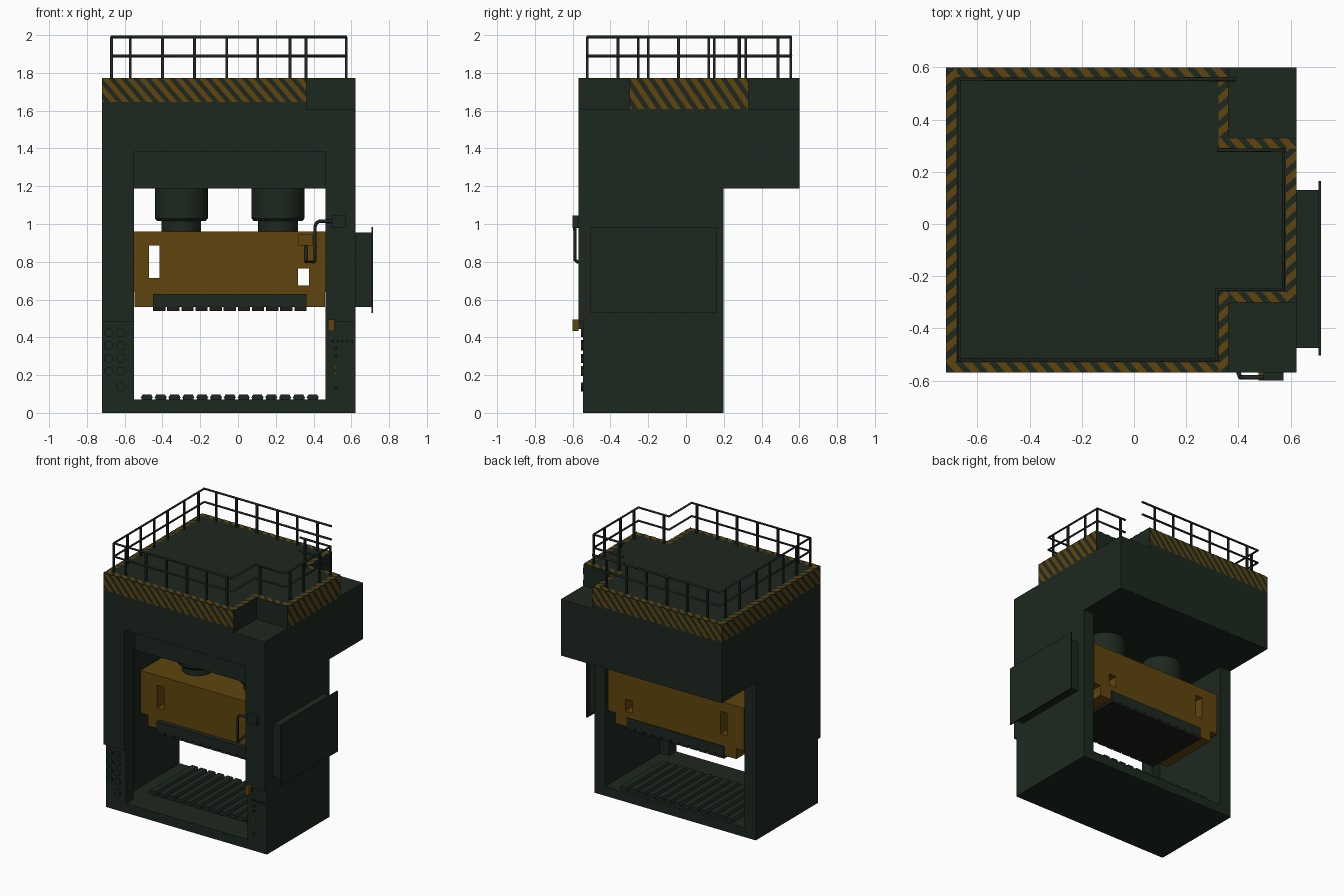
import bpy, bmesh, math
from mathutils import Vector, Matrix

if "Cube" in bpy.data.objects:
    bpy.data.objects.remove(bpy.data.objects["Cube"])


def mat(name, c):
    m = bpy.data.materials.new(name)
    m.diffuse_color = (*c, 1)
    m.use_nodes = True
    m.node_tree.nodes["Principled BSDF"].inputs["Base Color"].default_value = m.diffuse_color
    return m


GREEN = mat("dark_green_paint", (0.012, 0.021, 0.0135))
YELLOW = mat("ochre_yellow_paint", (0.116, 0.060, 0.004))
STEEL = mat("dark_steel", (0.013, 0.019, 0.014))
BLACK = mat("tool_black", (0.012, 0.012, 0.011))


def finish(bm, name, m):
    me = bpy.data.meshes.new(name)
    bm.to_mesh(me)
    bm.free()
    me.materials.append(m)
    ob = bpy.data.objects.new(name, me)
    bpy.context.collection.objects.link(ob)
    return ob


def box(name, x0, x1, y0, y1, z0, z1, m):
    bm = bmesh.new()
    bmesh.ops.create_cube(bm, size=1)
    for v in bm.verts:
        v.co = ((x0 + x1) / 2 + v.co.x * (x1 - x0), (y0 + y1) / 2 + v.co.y * (y1 - y0),
                (z0 + z1) / 2 + v.co.z * (z1 - z0))
    return finish(bm, name, m)


def prism(name, pts, step, m):
    """Extrude a closed polygon along step."""
    bm = bmesh.new()
    f = bm.faces.new([bm.verts.new(p) for p in pts])
    r = bmesh.ops.extrude_face_region(bm, geom=[f])
    bmesh.ops.translate(bm, vec=step, verts=[g for g in r["geom"] if isinstance(g, bmesh.types.BMVert)])
    bmesh.ops.recalc_face_normals(bm, faces=bm.faces)
    return finish(bm, name, m)


def cut(ob, *limits):
    c = box("cutter", *limits, GREEN)
    c.hide_render = True
    mod = ob.modifiers.new("cut", "BOOLEAN")
    mod.operation = "DIFFERENCE"
    mod.solver = "EXACT"
    mod.object = c
    bpy.context.view_layer.objects.active = ob
    bpy.ops.object.modifier_apply(modifier=mod.name)
    bpy.data.objects.remove(c)


def lathe(name, prof, loc, m, axis="Z", seg=40):
    """Revolve a (radius, height) profile."""
    bm = bmesh.new()
    vs = [bm.verts.new((r, 0, h)) for r, h in prof]
    es = [bm.edges.new(p) for p in zip(vs, vs[1:])]
    bmesh.ops.spin(bm, geom=vs + es, cent=(0, 0, 0), axis=(0, 0, 1), angle=math.tau, steps=seg)
    bmesh.ops.remove_doubles(bm, verts=bm.verts, dist=1e-5)
    bmesh.ops.recalc_face_normals(bm, faces=bm.faces)
    if axis == "Y":
        bm.transform(Matrix.Rotation(math.pi / 2, 4, "X"))
    bm.transform(Matrix.Translation(loc))
    ob = finish(bm, name, m)
    bpy.context.view_layer.objects.active = ob
    ob.select_set(True)
    bpy.ops.object.shade_smooth_by_angle()
    ob.select_set(False)


def tube(name, pts, r, m):
    cu = bpy.data.curves.new(name, "CURVE")
    cu.dimensions = "3D"
    cu.bevel_depth = r
    cu.bevel_resolution = 2
    cu.use_fill_caps = True
    sp = cu.splines.new("POLY")
    sp.points.add(len(pts) - 1)
    for p, q in zip(sp.points, pts):
        p.co = (*q, 1)
    cu.materials.append(m)
    bpy.context.collection.objects.link(bpy.data.objects.new(name, cu))


def stripes(name, o, u, v, length, height, slant):
    """Hazard stripes on a rectangle with origin o and directions u, v."""
    bm = bmesh.new()
    period = 0.064
    for k in range(-4, int(length / period) + 5):
        a = k * period
        bm.faces.new([bm.verts.new(p) for p in
                      ((a + slant, 0, 0), (a + slant + 0.034, 0, 0), (a + 0.034, height, 0), (a, height, 0))])
    for x, n in ((0, -1), (length, 1)):
        bmesh.ops.bisect_plane(bm, geom=bm.verts[:] + bm.edges[:] + bm.faces[:], plane_co=(x, 0, 0),
                               plane_no=(n, 0, 0), clear_outer=True)
    u, v = Vector(u), Vector(v)
    n = u.cross(v)
    for w in bm.verts:
        w.co = Vector(o) + u * w.co.x + v * w.co.y + n * 0.003
    finish(bm, name, YELLOW)


# Frame: two columns with wider pockets behind the front flange, base, crown with front recess
XR, YB, ZC = 0.623, 0.198, 1.187
for nm, x, w, p0, p1 in (("left_column", -0.72, 0.17, -0.625, -0.5), ("right_column", 0.462, XR - 0.462, 0.4, 0.537)):
    col = prism(nm, [(x, y, z) for y, z in ((-0.545, 0), (YB, 0), (YB, ZC), (-0.57, ZC),
                                            (-0.57, 0.48), (-0.545, 0.48))], (w, 0, 0), GREEN)
    cut(col, p0, p1, -0.46, 0.4, 0.07, 1.3)
box("base", -0.55, 0.462, -0.545, YB, 0, 0.07, GREEN)
crown = box("crown", -0.72, XR, -0.57, 0.60, ZC, 1.61, GREEN)
cut(crown, -0.55, 0.462, -0.7, -0.44, 1.1, 1.385)
T = [(-0.72, -0.57), (0.363, -0.57), (0.363, -0.30), (XR, -0.30), (XR, 0.33), (0.363, 0.33),
     (0.363, 0.60), (-0.72, 0.60)]
prism("crown_top", [(x, y, 1.61) for x, y in T], (0, 0, 0.163), GREEN)

# Hazard stripes on the crown sides
Z = (0, 0, 1)
stripes("front_stripes", (-0.72, -0.57, 1.645), (1, 0, 0), Z, 1.083, 0.128, 0.11)
stripes("back_stripes", (0.363, 0.60, 1.645), (-1, 0, 0), Z, 1.083, 0.128, 0.11)
stripes("left_stripes", (-0.72, 0.60, 1.645), (0, -1, 0), Z, 1.17, 0.128, 0.11)
stripes("right_stripes", (XR, -0.30, 1.61), (0, 1, 0), Z, 0.63, 0.163, 0.11)
# Hazard border around the roof, one strip per outline edge
for i, (a, b) in enumerate(zip(T, T[1:] + T[:1])):
    a, b = Vector((*a, 1.773)), Vector((*b, 1.773))
    u = (b - a).normalized()
    end = 0.04 if i in (1, 4) else -0.04      # inner corners extend, outer ones stop short
    stripes("roof_border", a, u, (-u.y, u.x, 0), (b - a).length + end, 0.04, 0.035)

# Guard rail with two bars and posts
RAIL = [(0.39, 0.555), (-0.67, 0.555), (-0.67, -0.522), (0.318, -0.522), (0.318, -0.252),
        (0.573, -0.252), (0.573, 0.283), (0.318, 0.283)]
for z in (1.89, 1.99):
    tube("rail_bar", [(x, y, z) for x, y in RAIL], 0.008, STEEL)
POSTS = [(x, s) for s in (-0.522, 0.555) for x in (-0.57, -0.40, -0.23, -0.06, 0.105, 0.275)]
POSTS += [(-0.67, y) for y in (-0.522, -0.36, -0.20, -0.04, 0.12, 0.317, 0.487)]
POSTS += [(0.573, y) for y in (-0.20, -0.04, 0.15, 0.28)] + [(0.36, -0.252), (0.36, 0.283)]
for x, y in POSTS:
    box("rail_post", x - 0.007, x + 0.007, y - 0.007, y + 0.007, 1.765, 1.99, STEEL)

# Slide with guide shoulders and through windows, and the tool plate below
SF, SB = -0.29, 0.183
slide = prism("slide", [(x, SF, z) for x, z in ((-0.548, 0.56), (0.46, 0.56), (0.46, 0.64), (0.522, 0.64), (0.522, 0.96),
                                                (-0.61, 0.96), (-0.61, 0.64), (-0.548, 0.64))], (0, SB - SF, 0), YELLOW)
cut(slide, -0.47, -0.415, -0.6, 0.4, 0.715, 0.885)
cut(slide, 0.317, 0.377, -0.6, 0.4, 0.675, 0.765)
box("upper_tool_plate", -0.45, 0.363, -0.325, 0.19, 0.562, 0.63, GREEN)
for i in range(11):
    x = -0.45 + i * 0.0748
    box("upper_tool_slat", x, x + 0.065, -0.325, 0.19, 0.54, 0.562, BLACK)

# Bed slats
for i in range(13):
    x = -0.515 + i * 0.0732
    prism("bed_slat", [(x + a, -0.325, z) for a, z in ((0.004, 0.07), (0.061, 0.07), (0.061, 0.08), (0.065, 0.08),
                                                       (0.055, 0.098), (0.01, 0.098), (0, 0.08), (0.004, 0.08))],
          (0, 0.50, 0), GREEN)

# Hydraulic cylinders
for x in (-0.30, 0.212):
    lathe("cylinder", [(0, 0.96), (0.105, 0.96), (0.105, 1.015), (0.128, 1.015), (0.14, 1.03),
                       (0.14, 1.19), (0, 1.19)], (x, -0.055, 0), GREEN)

# Side cabinet with overhanging cover
box("side_cabinet", XR, 0.707, -0.475, 0.13, 0.56, 0.955, GREEN)
box("cabinet_cover", 0.707, 0.716, -0.505, 0.165, 0.53, 0.985, GREEN)

# Control arm on the front right, its pipe reaching back to the slide
box("arm_mount", 0.497, 0.573, -0.60, -0.57, 0.98, 1.045, GREEN)
tube("arm_pipe", [(0.50, -0.588, 1.015), (0.43, -0.588, 1.015), (0.415, -0.588, 1.005), (0.408, -0.588, 0.985),
                  (0.408, -0.588, 0.81), (0.402, -0.575, 0.80), (0.36, -0.31, 0.80), (0.36, -0.31, 0.885)], 0.009, STEEL)
box("slide_bracket", 0.317, 0.397, -0.33, SF, 0.885, 0.945, YELLOW)

# Left column gauges
for x, z in [(x, z) for x in (-0.685, -0.62) for z in (0.425, 0.357, 0.288, 0.22)] + [(-0.62, 0.138)]:
    lathe("gauge", [(0.024, 0), (0.024, 0.01), (0, 0.01)], (x, -0.545, z), GREEN, "Y", 20)

# Right column controls
box("alarm_box", 0.477, 0.512, -0.60, -0.57, 0.433, 0.495, YELLOW)
box("alarm_bracket", 0.483, 0.506, -0.57, -0.545, 0.445, 0.48, GREEN)
for i in range(5):
    lathe("button", [(0.007, 0), (0.007, 0.01), (0, 0.01)], (0.502 + i * 0.025, -0.545, 0.38), BLACK, "Y", 10)
for z, m in ((0.34, BLACK), (0.30, BLACK), (0.24, YELLOW), (0.21, YELLOW), (0.13, BLACK)):
    lathe("button", [(0.009, 0), (0.009, 0.01), (0, 0.01)], (0.517, -0.545, z), m, "Y", 10)
